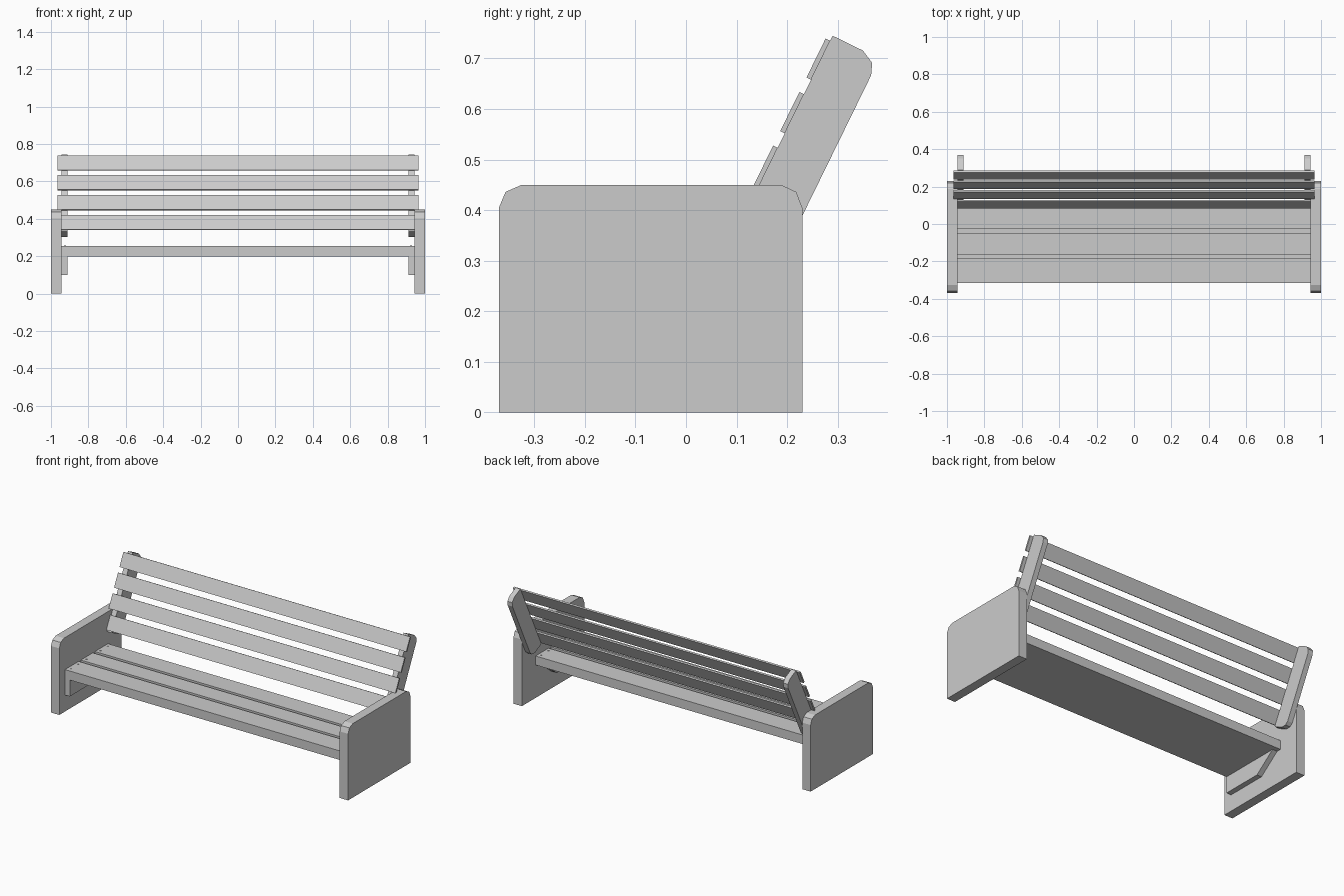
import bpy, bmesh, math
from mathutils import Vector

if "Cube" in bpy.data.objects:
    bpy.data.objects.remove(bpy.data.objects["Cube"])

INNER = 0.944                      # inner face of the end panels
TOP = Vector((0.29, 0.745))        # top front corner of the back support (y, z)
UP = Vector((0.44, 0.898)).normalized()
BACK = Vector((UP.y, -UP.x))


def extrude_profile(name, profile, x0, x1):
    """Prism along x from a closed (y, z) outline."""
    bm = bmesh.new()
    face = bm.faces.new([bm.verts.new((x0, y, z)) for y, z in profile])
    ext = bmesh.ops.extrude_face_region(bm, geom=[face])
    verts = [v for v in ext["geom"] if isinstance(v, bmesh.types.BMVert)]
    bmesh.ops.translate(bm, verts=verts, vec=(x1 - x0, 0, 0))
    bmesh.ops.recalc_face_normals(bm, faces=bm.faces)
    mesh = bpy.data.meshes.new(name)
    bm.to_mesh(mesh)
    bm.free()
    obj = bpy.data.objects.new(name, mesh)
    bpy.context.collection.objects.link(obj)
    return obj


def mirrored(obj):
    obj.modifiers.new("mirror", "MIRROR").use_axis[0] = True
    return obj


def leaning(points):
    """Map (backward, upward) offsets into the leaning plane of the backrest."""
    return [TOP + BACK * b + UP * u for b, u in points]


# End panels with clipped top corners
panel = [(-0.37, 0), (0.23, 0), (0.23, 0.405), (0.218, 0.436), (0.188, 0.45),
         (-0.325, 0.45), (-0.357, 0.436), (-0.37, 0.405)]
mirrored(extrude_profile("end_panel", panel, INNER, 1.0))

# Brackets under the seat
bracket = [(-0.315, 0.10), (-0.06, 0.10), (0.07, 0.20), (-0.315, 0.20)]
mirrored(extrude_profile("seat_bracket", bracket, 0.912, INNER))

# Leaning back supports
L = 0.459
support = leaning([(0, 0), (0.067, 0), (0.094, -0.014), (0.103, -0.037),
                   (0.103, -L + 0.037), (0.094, -L + 0.014), (0.067, -L), (0, -L)])
mirrored(extrude_profile("back_support", support, 0.912, INNER))

# Seat board with two grooves dividing it into three planks
bottom, top, floor = 0.20, 0.255, 0.243
seat = [(-0.315, bottom), (-0.315, top)]
for a, b in [(-0.184, -0.163), (-0.048, -0.027)]:
    seat += [(a, top), (a, floor), (b, floor), (b, top)]
seat += [(0.098, top), (0.098, bottom)]
extrude_profile("seat", seat, -INNER, INNER)

# Four backrest slats, the lowest fitting between the panels
for i in range(4):
    t = -0.011 - 0.118 * i
    half = 0.965 if i < 3 else INNER
    outline = leaning([(-0.01, t), (0, t), (0, t - 0.086), (-0.01, t - 0.086)])
    extrude_profile(f"back_slat_{i + 1}", outline, -half, half)

# Small screw heads along each end of the seat planks
bm = bmesh.new()
for y in (-0.285, -0.215, -0.135, -0.075, 0.0, 0.07):
    ring = bmesh.ops.create_cone(bm, cap_ends=True, segments=8, radius1=0.005,
                                 radius2=0.005, depth=0.004)
    bmesh.ops.translate(bm, verts=ring["verts"], vec=(0.925, y, top))
mesh = bpy.data.meshes.new("seat_screws")
bm.to_mesh(mesh)
bm.free()
screws = bpy.data.objects.new("seat_screws", mesh)
bpy.context.collection.objects.link(screws)
mirrored(screws)
